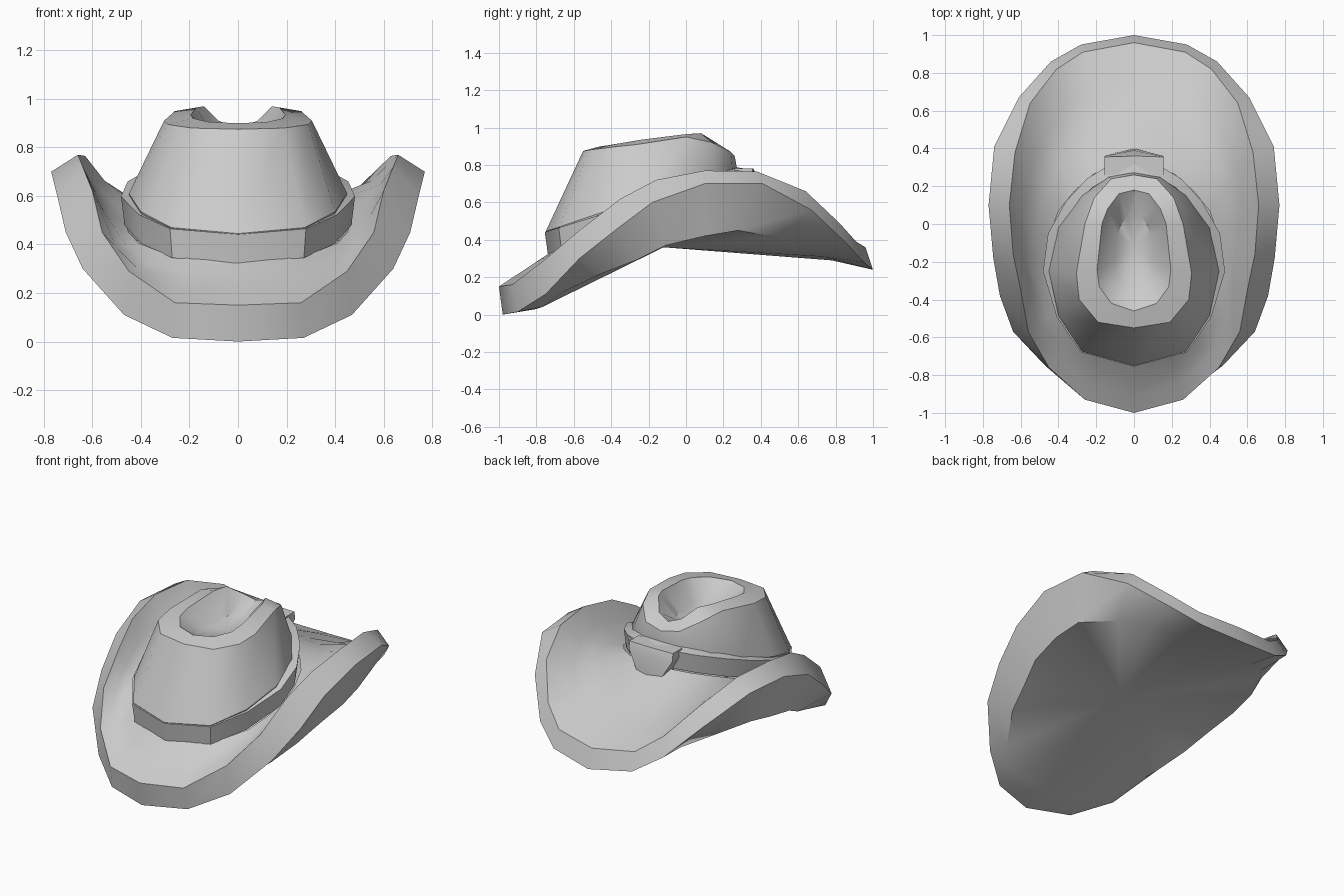
import bpy, bmesh
from math import radians
from mathutils import Vector

if "Cube" in bpy.data.objects:
    bpy.data.objects.remove(bpy.data.objects["Cube"])


def mirror(half):
    """Full symmetric loop from front-to-back right-hand points."""
    pts = [Vector(p) for p in half]
    return pts + [Vector((-p.x, p.y, p.z)) for p in reversed(pts[1:-1])]


def loft(name, loops, centre_first=None, centre_last=None, closed=False, angle=35):
    """Skin a series of equal-length loops, optionally capping with a centre point."""
    bm = bmesh.new()
    rings = [[bm.verts.new(p) for p in loop] for loop in loops]
    n = len(rings[0])
    pairs = list(zip(rings, rings[1:]))
    if closed:
        pairs.append((rings[-1], rings[0]))
    for a, b in pairs:
        for i in range(n):
            j = (i + 1) % n
            bm.faces.new((a[i], a[j], b[j], b[i]))
    for ring, centre in ((rings[0], centre_first), (rings[-1], centre_last)):
        if centre:
            c = bm.verts.new(centre)
            for i in range(n):
                bm.faces.new((ring[i], ring[(i + 1) % n], c))
    bmesh.ops.recalc_face_normals(bm, faces=bm.faces)
    mesh = bpy.data.meshes.new(name)
    bm.to_mesh(mesh)
    bm.free()
    ob = bpy.data.objects.new(name, mesh)
    bpy.context.collection.objects.link(ob)
    bpy.ops.object.select_all(action='DESELECT')
    ob.select_set(True)
    bpy.context.view_layer.objects.active = ob
    bpy.ops.object.shade_smooth_by_angle(angle=radians(angle))
    return ob


def tilt(y):
    """Height of the sloping top edge of the hat band."""
    return 0.44 + 0.31 * (y + 0.76)


# Brim: underside, outer edge, upper edge, dished top, crown opening
under = mirror([(0, -.80, .03), (.24, -.77, .04), (.42, -.66, .12), (.55, -.45, .22),
                (.61, -.27, .29), (.66, -.11, .37), (.68, .10, .42), (.66, .28, .45),
                (.54, .50, .41), (.42, .65, .36), (.27, .74, .31), (0, .78, .29)])
outer = mirror([(0, -.98, .0), (.27, -.90, .015), (.47, -.75, .11), (.64, -.57, .30),
                (.71, -.38, .45), (.745, -.18, .60), (.77, .10, .70), (.74, .41, .70),
                (.61, .67, .56), (.44, .86, .38), (.28, .95, .28), (0, 1, .24)])
upper = mirror([(0, -1, .15), (.26, -.93, .16), (.45, -.76, .29), (.56, -.57, .45),
                (.60, -.35, .62), (.64, -.16, .72), (.66, .10, .77), (.63, .38, .765),
                (.55, .64, .66), (.41, .82, .49), (.27, .91, .39), (0, .96, .36)])
plan = [(0, -.73), (.2, -.69), (.32, -.60), (.41, -.48), (.45, -.34), (.465, -.22),
        (.45, -.07), (.40, .07), (.32, .17), (.22, .26), (.12, .31), (0, .32)]
opening = mirror([(x, y, tilt(y) - .12) for x, y in plan])


def dish(t, drop):
    ring = [a.lerp(b, t) for a, b in zip(upper, opening)]
    return [Vector((p.x, p.y, p.z - drop * abs(p.x) / .6)) for p in ring]


loft("brim", [under, outer, upper, dish(.35, .04), dish(.7, .04), opening],
     centre_first=(0, -.12, .36), angle=38)

# Crown: sloping wall, shoulder, rim and centre crease
waist = mirror([(0, -.75, .445), (.275, -.675, .47), (.40, -.485, .535), (.45, -.25, .61),
                (.40, -.02, .68), (.28, .15, .73), (.14, .25, .76), (0, .275, .77)])
base = [Vector((p.x * .94, p.y * .94, p.z - .11)) for p in waist]
shoulder = mirror([(0, -.55, .875), (.19, -.52, .88), (.29, -.40, .895), (.305, -.26, .91),
                   (.26, 0, .95), (.21, .14, .92), (.12, .24, .87), (0, .26, .85)])
rim = mirror([(0, -.46, .90), (.12, -.42, .905), (.185, -.33, .92), (.195, -.24, .935),
              (.17, .0, .965), (.14, .08, .97), (.08, .16, .91), (0, .18, .88)])
crease = [Vector((p.x * .5, -.14 + (p.y + .14) * .6, .83)) for p in rim]
loft("crown", [base, waist, shoulder, rim, crease], centre_last=(0, -.12, .80), angle=36)

# Band: tilted strap round the foot of the crown
band_plan = [(0, -.755), (.28, -.68), (.41, -.49), (.482, -.25), (.455, -.05),
             (.36, .12), (.25, .24), (.15, .30), (0, .33)]


def band_loop(scale, height):
    return mirror([(x * scale, -.2 + (y + .2) * scale, tilt(y) + height)
                   for x, y in band_plan])


loft("hat_band", [band_loop(.97, -.12), band_loop(1, 0), band_loop(.89, .01),
                  band_loop(.86, -.12)], closed=True, angle=40)

# Knot: tapered tab at the back of the band
tab = []
for z, w, side, mid in ((.78, .155, .355, .36), (.73, .155, .36, .39), (.60, .08, .38, .40)):
    tab.append([(-w, .26, z), (w, .26, z), (w, side, z), (0, mid, z), (-w, side, z)])
loft("band_knot", tab, centre_first=(0, .31, .78), centre_last=(0, .32, .60), angle=25)
